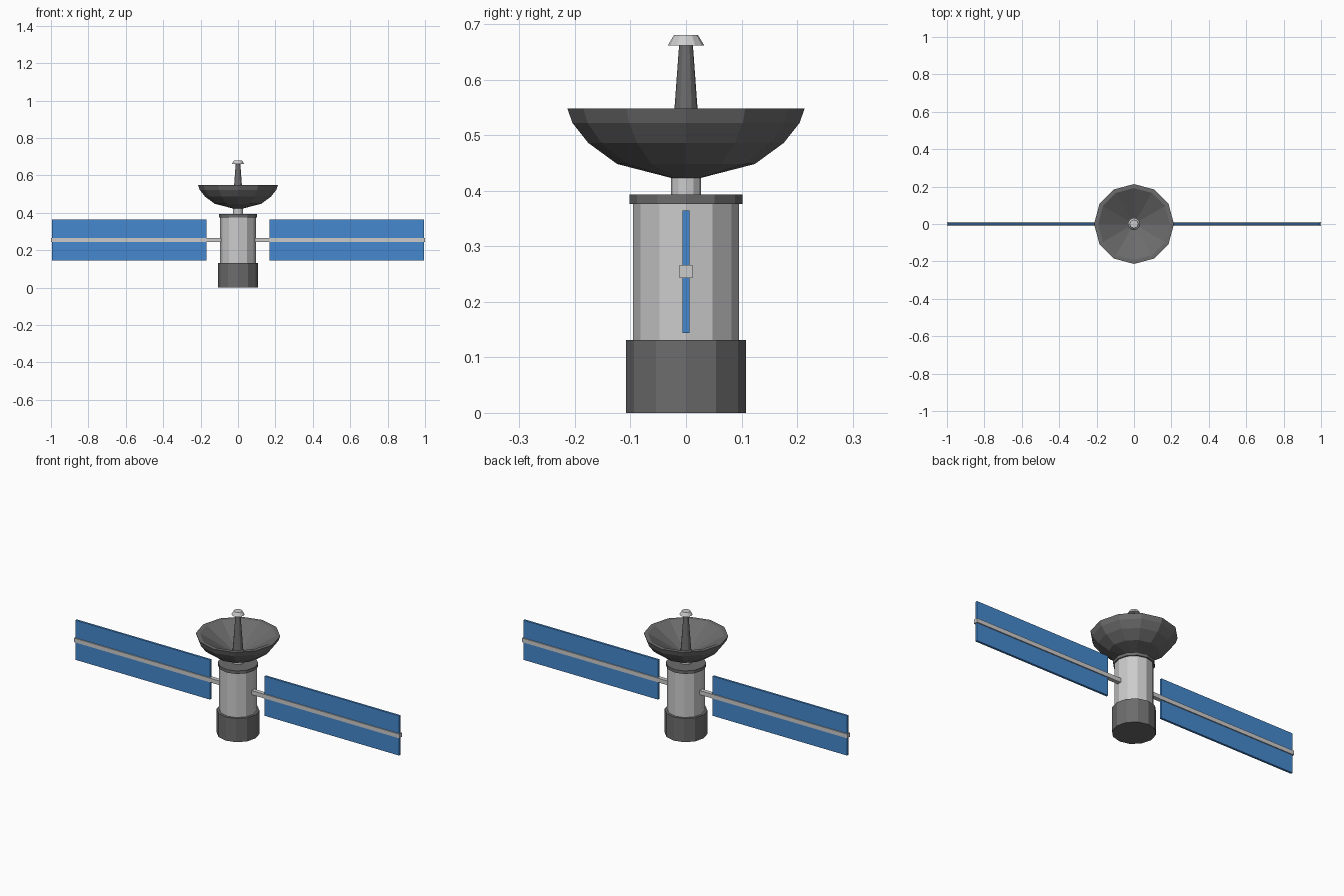
import bpy, bmesh
from math import sin, cos, pi

if "Cube" in bpy.data.objects:
    bpy.data.objects.remove(bpy.data.objects["Cube"])

SIDES = 12


def material(name, rgb):
    m = bpy.data.materials.new(name)
    m.diffuse_color = (*rgb, 1)
    m.use_nodes = True
    m.node_tree.nodes["Principled BSDF"].inputs["Base Color"].default_value = m.diffuse_color
    return m


blue = material("panel_blue", (0.06, 0.25, 0.62))
dark = material("dark_grey", (0.15, 0.15, 0.15))


def finish(name, bm, mat):
    bmesh.ops.recalc_face_normals(bm, faces=bm.faces)
    me = bpy.data.meshes.new(name)
    bm.to_mesh(me)
    bm.free()
    if mat:
        me.materials.append(mat)
    ob = bpy.data.objects.new(name, me)
    bpy.context.collection.objects.link(ob)
    return ob


def lathe(name, profile, mat=None):
    """Faceted solid of revolution from (radius, z) points, capped at both ends."""
    bm = bmesh.new()
    rings = [[bm.verts.new((r * cos(2 * pi * i / SIDES), r * sin(2 * pi * i / SIDES), z))
              for i in range(SIDES)] for r, z in profile]
    for a, b in zip(rings, rings[1:]):
        for i in range(SIDES):
            j = (i + 1) % SIDES
            bm.faces.new((a[i], a[j], b[j], b[i]))
    bm.faces.new(rings[0])
    bm.faces.new(rings[-1])
    return finish(name, bm, mat)


def box(name, lo, hi, mat=None):
    bm = bmesh.new()
    bmesh.ops.create_cube(bm, size=1)
    for v in bm.verts:
        v.co = [(l + h) / 2 + c * (h - l) for c, l, h in zip(v.co, lo, hi)]
    return finish(name, bm, mat)


# Central body stack
lathe("base_section", [(0.108, 0), (0.108, 0.131)], dark)
lathe("body", [(0.095, 0.131), (0.095, 0.376)])
lathe("collar", [(0.102, 0.376), (0.102, 0.393)], dark)
lathe("neck", [(0.027, 0.393), (0.027, 0.425)])

# Dish: curved outside, conical inside
lathe("dish", [(0.027, 0.423), (0.124, 0.448), (0.176, 0.486), (0.2045, 0.522),
               (0.2135, 0.548), (0.192, 0.548), (0.02, 0.445)], dark)

# Antenna feed and its cap
lathe("feed_mast", [(0.0285, 0.442), (0.0125, 0.661)], dark)
lathe("feed_cap", [(0.033, 0.661), (0.0216, 0.68)])

# Solar wings, mirrored left and right
for side, s in (("left", -1), ("right", 1)):
    def span(a, b):
        return sorted((s * a, s * b))
    x0, x1 = span(0.168, 0.995)
    box(side + "_solar_panel", (x0, -0.006, 0.144), (x1, 0.006, 0.364), blue)
    x0, x1 = span(0.085, 1.0)
    box(side + "_wing_spar", (x0, -0.0115, 0.243), (x1, 0.0115, 0.266))
